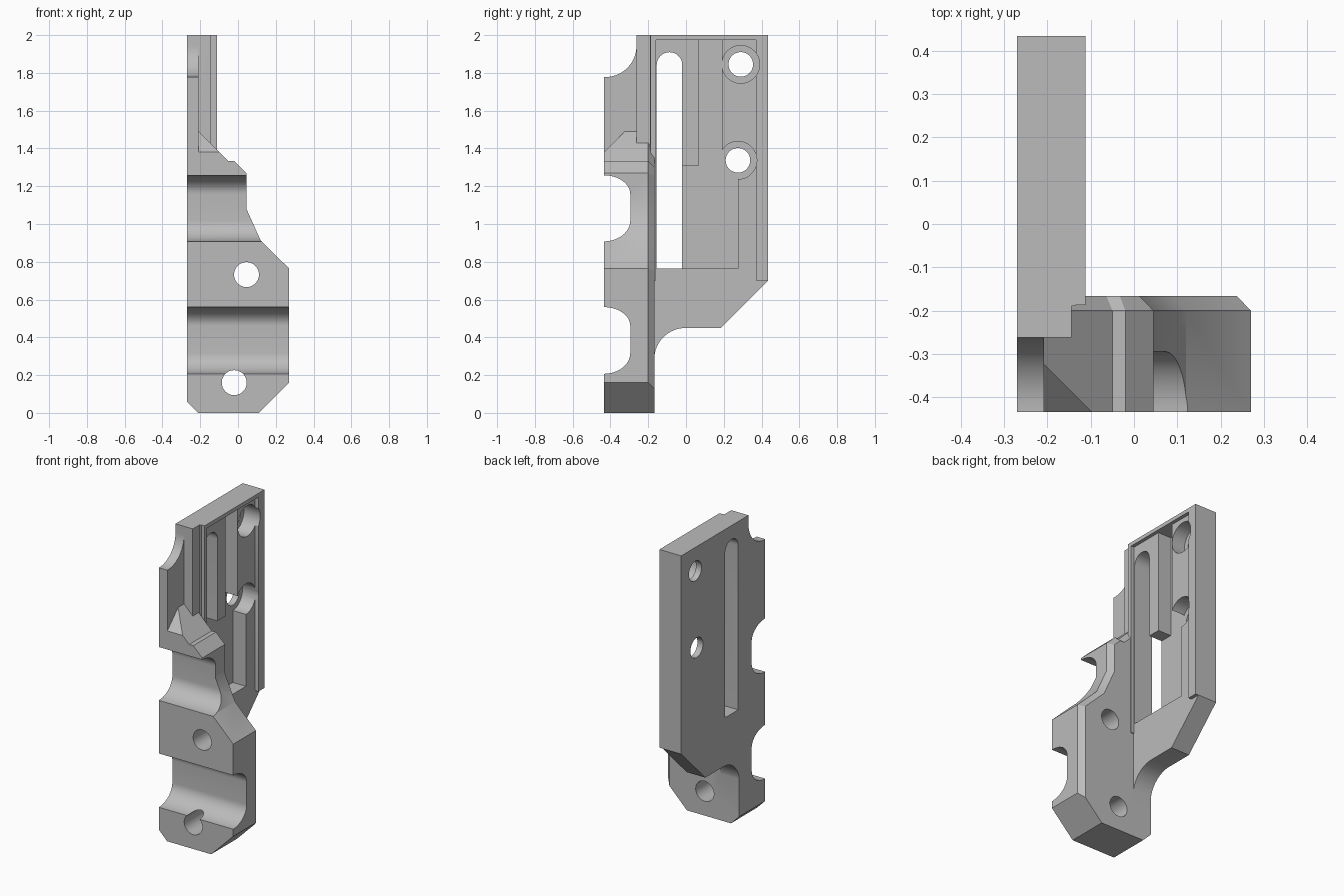
import bpy
import bmesh
from math import cos, sin, pi, radians
from mathutils import Vector

cube = bpy.data.objects.get("Cube")
if cube:
    bpy.data.objects.remove(cube, do_unlink=True)

grey = bpy.data.materials.new("plain grey")
grey.use_nodes = True
grey.diffuse_color = (0.5, 0.5, 0.5, 1)
grey.node_tree.nodes["Principled BSDF"].inputs["Base Color"].default_value = (0.5, 0.5, 0.5, 1)


def loft(name, axis, rings):
    """Solid through (position, outline) rings stacked along x or y."""
    bm = bmesh.new()
    loops = []
    for pos, outline in rings:
        loops.append([bm.verts.new((pos, a, b) if axis == "x" else (a, pos, b))
                      for a, b in outline])
    bm.faces.new(loops[0])
    bm.faces.new(loops[-1])
    for low, high in zip(loops, loops[1:]):
        for i in range(len(low)):
            bm.faces.new((low[i - 1], low[i], high[i], high[i - 1]))
    bmesh.ops.recalc_face_normals(bm, faces=bm.faces)
    mesh = bpy.data.meshes.new(name)
    bm.to_mesh(mesh)
    bm.free()
    mesh.materials.append(grey)
    obj = bpy.data.objects.new(name, mesh)
    bpy.context.collection.objects.link(obj)
    return obj


def prism(name, axis, start, end, outline):
    return loft(name, axis, [(start, outline), (end, outline)])


def rect(a, b, c, d):
    return [(a, c), (b, c), (b, d), (a, d)]


def arc(cy, cz, ry, rz, start, end, steps=16):
    angles = [radians(start + (end - start) * i / steps) for i in range(steps + 1)]
    return [(cy + ry * cos(t), cz + rz * sin(t)) for t in angles]


def circle(cy, cz, r):
    return arc(cy, cz, r, r, 0, 352.5, 47)


def combine(target, operation, other):
    mod = target.modifiers.new("combine", "BOOLEAN")
    mod.operation = operation
    mod.solver = "EXACT"
    mod.object = other
    bpy.context.view_layer.objects.active = target
    bpy.ops.object.modifier_apply(modifier=mod.name)
    bpy.data.objects.remove(other, do_unlink=True)


# Front block with its bevelled rear edge
LEFT, RIM, WEB, FLOOR = -0.27, -0.112, -0.135, -0.23
base = [(LEFT, 0.06), (-0.21, 0), (0.11, 0)]
edge = [(0.27, 0.16), (0.27, 0.765), (0.12, 0.912), (0.045, 1.08), (0.045, 1.27),
        (-0.02, 1.333), (-0.05, 1.333), (-0.21, 1.493)]
inner = [(0.237, 0.127), (0.237, 0.751), (0.092, 0.893), (0.012, 1.073), (0.012, 1.256),
         (-0.033, 1.3), (-0.064, 1.3), (-0.21, 1.446)]
outer = base + edge + [(LEFT, 1.493)]
bracket = loft("bracket", "y", [(-0.435, outer), (-0.2, outer),
                                (-0.166, base + inner + [(LEFT, 1.446)])])
combine(bracket, "DIFFERENCE", prism("gusset_slope", "x", -0.208, 0.4,
        [(-0.5, 1.315), (-0.28, 1.535), (-0.5, 1.6)]))

# Thin front web with a hollow upper corner
combine(bracket, "UNION", prism("front_web", "x", LEFT, -0.208,
        [(-0.435, 0.9), (-0.2, 0.9), (-0.2, 2), (-0.262, 2)]
        + arc(-0.427, 1.943, 0.165, 0.165, 0, -90) + [(-0.435, 1.778)]))

# Side plate, with a fillet under its front
combine(bracket, "UNION", prism("side_plate", "x", LEFT, WEB,
        [(-0.19, 2), (-0.19, 0.29)] + arc(0, 0.285, 0.168, 0.165, 180, 90)
        + [(0.185, 0.45), (0.435, 0.7), (0.435, 2)]))
combine(bracket, "UNION", prism("corner_post", "x", LEFT, -0.145, rect(-0.262, -0.18, 1.1, 2)))

# Raised rim: front, rear and top
for name, outline in (("front_rim", rect(-0.187, -0.16, 0.7, 2)),
                      ("rear_rim", rect(0.37, 0.435, 0.7, 2)),
                      ("top_rim", rect(-0.187, 0.435, 1.975, 2))):
    combine(bracket, "UNION", prism(name, "x", -0.25, RIM, outline))

# Deep pocket stepping around the raised block and the counterbores
combine(bracket, "DIFFERENCE", prism("pocket", "x", FLOOR, 0,
        [(-0.04, 0.765), (0.275, 0.765), (0.275, 1.33), (0.19, 1.33),
         (0.19, 1.975), (0.065, 1.975), (0.065, 1.306), (-0.04, 1.306)]))

# Long slot with a rounded top
combine(bracket, "DIFFERENCE", prism("slot", "x", -0.4, 0,
        [(-0.155, 0.765), (-0.02, 0.765)] + arc(-0.0875, 1.842, 0.0675, 0.0675, 0, 180)))

# Counterbored side holes
for y, z in ((0.29, 1.845), (0.275, 1.337)):
    combine(bracket, "DIFFERENCE", prism("counterbore", "x", FLOOR, 0, circle(y, z, 0.1)))
    combine(bracket, "DIFFERENCE", prism("side_hole", "x", -0.4, 0, circle(y, z, 0.065)))

# Rounded grooves across the front
for low, high in ((0.207, 0.56), (0.908, 1.258)):
    profile = ([(-0.5, low), (-0.435, low)]
               + arc(-0.435, low + 0.11, 0.14, 0.11, -90, 0)
               + arc(-0.435, high - 0.1, 0.14, 0.1, 0, 90) + [(-0.5, high)])
    combine(bracket, "DIFFERENCE", prism("groove", "x", -0.4, 0.4, profile))

# Front bolt holes
for x, z in ((0.045, 0.732), (-0.02, 0.16)):
    combine(bracket, "DIFFERENCE", prism("bolt_hole", "y", -0.6, -0.1, circle(x, z, 0.066)))

# Smooth curves, crisp edges
bpy.ops.object.select_all(action="DESELECT")
bracket.select_set(True)
bpy.context.view_layer.objects.active = bracket
bpy.ops.object.shade_smooth_by_angle(angle=radians(25))
